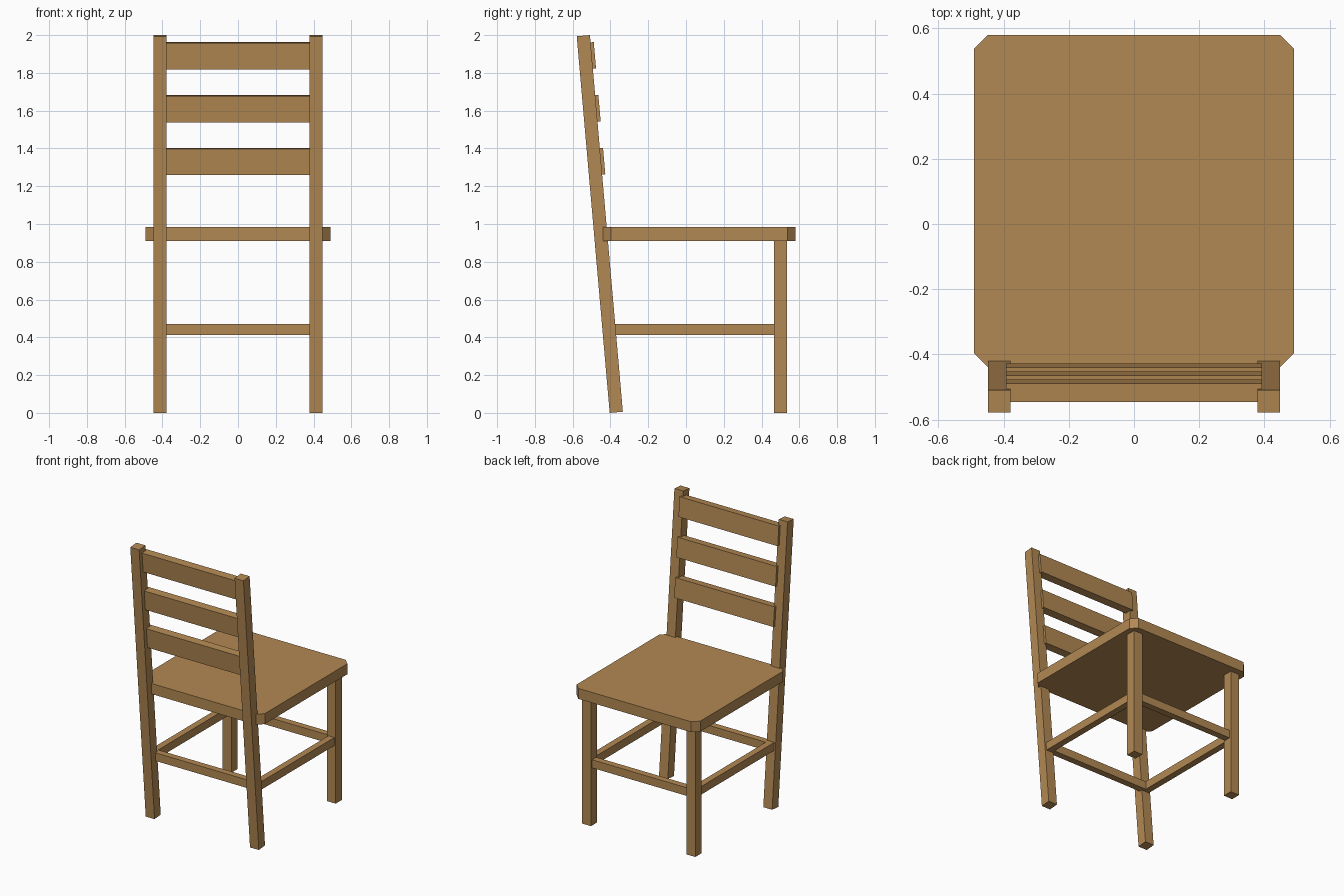
import bpy, bmesh, math
from mathutils import Matrix, Vector

if "Cube" in bpy.data.objects:
    bpy.data.objects.remove(bpy.data.objects["Cube"])

wood = bpy.data.materials.new("warm wood")
wood.diffuse_color = (0.45, 0.25, 0.088, 1)
wood.use_nodes = True
wood.node_tree.nodes["Principled BSDF"].inputs["Base Color"].default_value = wood.diffuse_color
LEAN = math.radians(5)


def make(name, bm):
    bmesh.ops.recalc_face_normals(bm, faces=bm.faces)
    me = bpy.data.meshes.new(name)
    bm.to_mesh(me)
    bm.free()
    me.materials.append(wood)
    ob = bpy.data.objects.new(name, me)
    bpy.context.collection.objects.link(ob)
    return ob


def box(name, x, y, z, matrix=None, chamfer=0):
    """Box from (min, max) ranges, with optional chamfered upright edges."""
    bm = bmesh.new()
    bmesh.ops.create_cube(bm, size=1)
    for v in bm.verts:
        v.co = Vector([r[0] if c < 0 else r[1] for c, r in zip(v.co, (x, y, z))])
    if chamfer:
        edges = [e for e in bm.edges
                 if abs(e.verts[0].co.z - e.verts[1].co.z) > 1e-4]
        bmesh.ops.bevel(bm, geom=edges, offset=chamfer, segments=1,
                        affect='EDGES')
    if matrix:
        bm.transform(matrix)
    return make(name, bm)


# Frame of the leaning back: origin at the rear foot edge
back = Matrix.Translation((0, -0.404, 0)) @ Matrix.Rotation(LEAN, 4, 'X')

# Seat with clipped corners
box("seat", (-0.49, 0.49), (-0.44, 0.58), (0.91, 0.985), chamfer=0.043)

# Legs, posts and side stretchers, both sides
for s, side in ((-1, "left"), (1, "right")):
    post_x = sorted((s * 0.378, s * 0.448))
    box(f"front_leg_{side}", post_x, (0.465, 0.535), (0, 0.912))
    box(f"back_post_{side}", post_x, (0, 0.07), (0, 2.0015), back)
    box(f"side_stretcher_{side}", sorted((s * 0.39, s * 0.437)),
        (-0.345, 0.48), (0.412, 0.47))

# Cross stretchers
box("front_stretcher", (-0.437, 0.437), (0.475, 0.522), (0.412, 0.47))
box("back_stretcher", (-0.437, 0.437), (-0.392, -0.345), (0.412, 0.47))

# Back slats, leaning with the posts
for i in range(3):
    z = 1.262 + 0.28 * i
    box(f"back_slat_{i + 1}", (-0.393, 0.393), (0.03, 0.087),
        (z / math.cos(LEAN) - 0.006, z / math.cos(LEAN) + 0.134), back)
